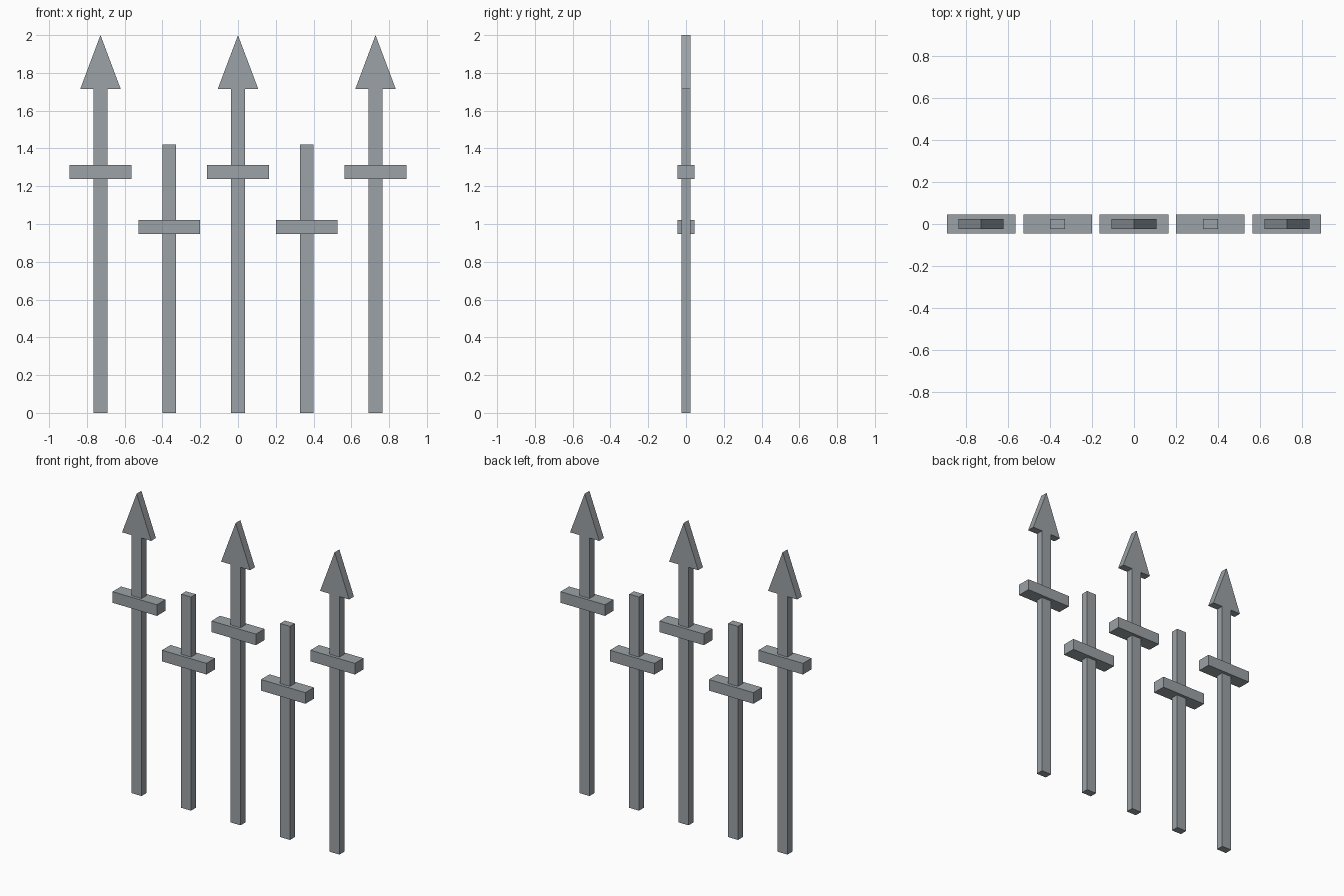
import bpy, bmesh

if "Cube" in bpy.data.objects:
    bpy.data.objects.remove(bpy.data.objects["Cube"])

SPACING = 0.364      # distance between neighbouring bars
HALF_W = 0.036       # half width of a bar
BAR_DEPTH = 0.05
COLLAR = (0.327, 0.09, 0.074)

# Dark iron grey
iron = bpy.data.materials.new("dark_iron")
iron.diffuse_color = (0.33, 0.36, 0.38, 1)
iron.use_nodes = True
iron.node_tree.nodes["Principled BSDF"].inputs["Base Color"].default_value = iron.diffuse_color


def extrude_profile(name, points, depth, x):
    """Extrude an (x, z) outline along y, centred on y = 0."""
    bm = bmesh.new()
    face = bm.faces.new([bm.verts.new((px, -depth / 2, pz)) for px, pz in points])
    ext = bmesh.ops.extrude_face_region(bm, geom=[face])
    verts = [v for v in ext["geom"] if isinstance(v, bmesh.types.BMVert)]
    bmesh.ops.translate(bm, verts=verts, vec=(0, depth, 0))
    bmesh.ops.recalc_face_normals(bm, faces=bm.faces)
    mesh = bpy.data.meshes.new(name)
    bm.to_mesh(mesh)
    bm.free()
    mesh.materials.append(iron)
    obj = bpy.data.objects.new(name, mesh)
    obj.location.x = x
    bpy.context.collection.objects.link(obj)


def rect(half_w, z0, z1):
    return [(-half_w, z0), (half_w, z0), (half_w, z1), (-half_w, z1)]


# Tall picket: shaft and arrowhead in one outline
spear = [(-HALF_W, 0), (HALF_W, 0), (HALF_W, 1.715), (0.107, 1.715),
         (0, 2.0), (-0.107, 1.715), (-HALF_W, 1.715)]
# Short picket: plain square bar
short = rect(HALF_W, 0, 1.42)

# Alternate tall and short pickets, each with a collar block across it
for i in range(-2, 3):
    x = i * SPACING
    tall = i % 2 == 0
    kind = "tall" if tall else "short"
    extrude_profile(f"{kind}_picket_{i + 3}", spear if tall else short, BAR_DEPTH, x)
    z = 1.276 if tall else 0.984
    extrude_profile(f"{kind}_collar_{i + 3}",
                    rect(COLLAR[0] / 2, z - COLLAR[2] / 2, z + COLLAR[2] / 2),
                    COLLAR[1], x)
